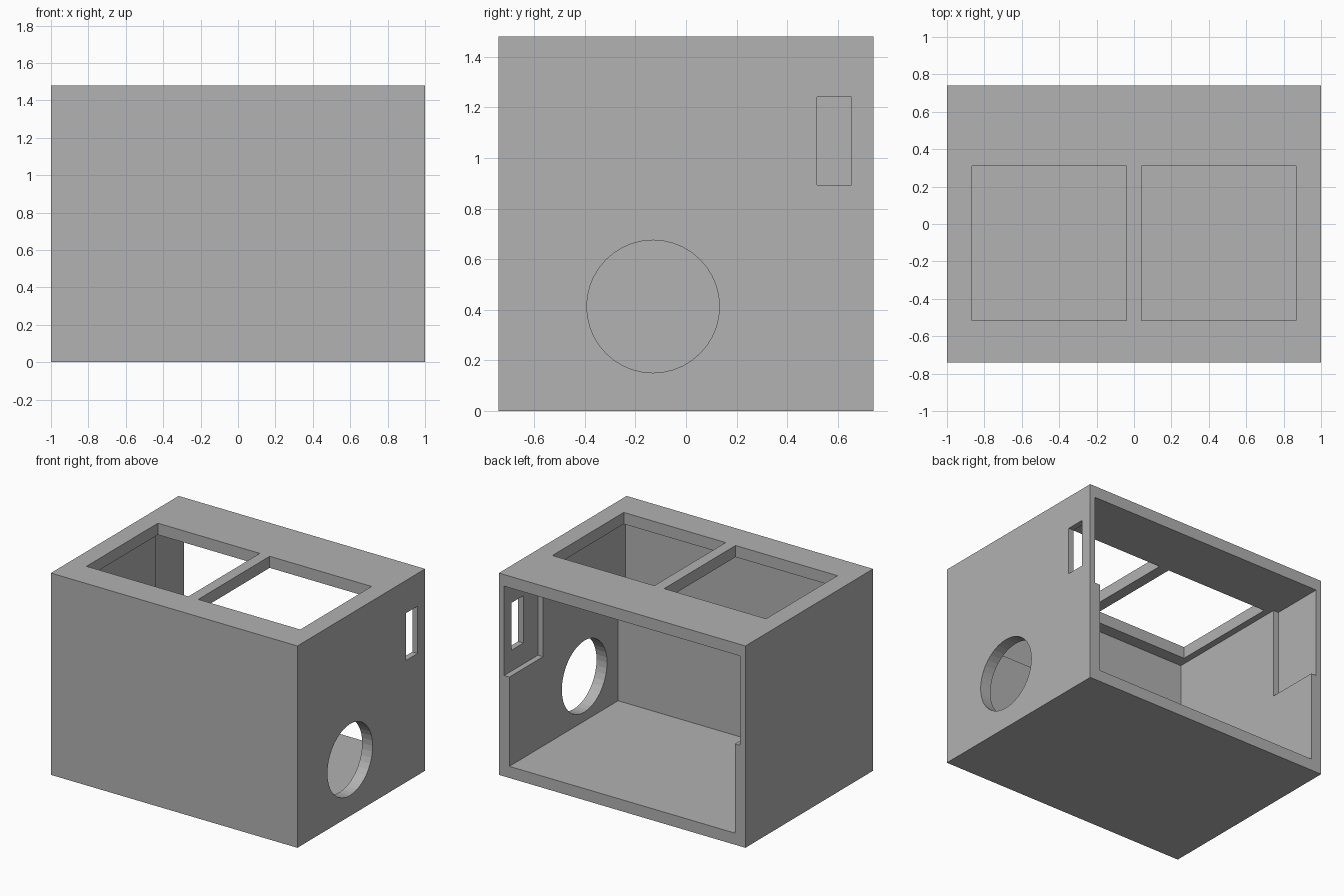
import bpy, bmesh
from math import pi
from mathutils import Matrix, Vector

cube = bpy.data.objects.get("Cube")
if cube:
    bpy.data.objects.remove(cube, do_unlink=True)

grey = bpy.data.materials.new("plain grey")
grey.use_nodes = True
grey.diffuse_color = (0.445, 0.445, 0.445, 1)
grey.node_tree.nodes["Principled BSDF"].inputs["Base Color"].default_value = grey.diffuse_color


def add_object(name, bm):
    mesh = bpy.data.meshes.new(name)
    bm.to_mesh(mesh)
    bm.free()
    mesh.materials.append(grey)
    obj = bpy.data.objects.new(name, mesh)
    bpy.context.collection.objects.link(obj)
    return obj


def box(name, low, high):
    low, high = Vector(low), Vector(high)
    bm = bmesh.new()
    place = Matrix.Translation((low + high) / 2) @ Matrix.Diagonal((*(high - low), 1))
    bmesh.ops.create_cube(bm, size=1, matrix=place)
    return add_object(name, bm)


def cut(target, cutter):
    cutter.hide_render = True
    mod = target.modifiers.new(cutter.name, 'BOOLEAN')
    mod.operation, mod.solver, mod.object = 'DIFFERENCE', 'EXACT', cutter
    bpy.context.view_layer.objects.active = target
    bpy.ops.object.modifier_apply(modifier=mod.name)
    bpy.data.objects.remove(cutter, do_unlink=True)


W, D, H = 1.0, 0.74, 1.48     # half width, half depth, height
WALL = 0.085
BACK = D + 0.2                # cutters run out through the open back
ROOF = H - WALL

housing = box("housing", (-W, -D, 0), (W, D, H))

# Interior, with a thicker lower front wall
inner = W - WALL
cut(housing, box("main_cavity", (-inner, -0.52, WALL), (inner, BACK, ROOF)))
cut(housing, box("upper_front_cavity", (-inner, -0.607, 0.835), (inner, 0, ROOF)))

# Thinned side walls near the open back
pocket = W - 0.043
cut(housing, box("side_pockets", (-pocket, 0.35, 0.74), (pocket, BACK, ROOF)))

# Pair of square roof openings
for side, (x0, x1) in {"left": (0.04, 0.867), "right": (-0.867, -0.04)}.items():
    cut(housing, box(side + "_roof_opening", (x0, -0.517, ROOF - 0.1), (x1, 0.31, H + 0.1)))

# Slot and round port in the left wall
cut(housing, box("side_slot", (W - 0.2, 0.517, 0.893), (W + 0.1, 0.653, 1.24)))
bm = bmesh.new()
bmesh.ops.create_cone(bm, cap_ends=True, segments=40, radius1=0.262, radius2=0.262, depth=0.4,
                      matrix=Matrix.Translation((W, -0.13, 0.413)) @ Matrix.Rotation(pi / 2, 4, 'Y'))
cut(housing, add_object("round_port", bm))
